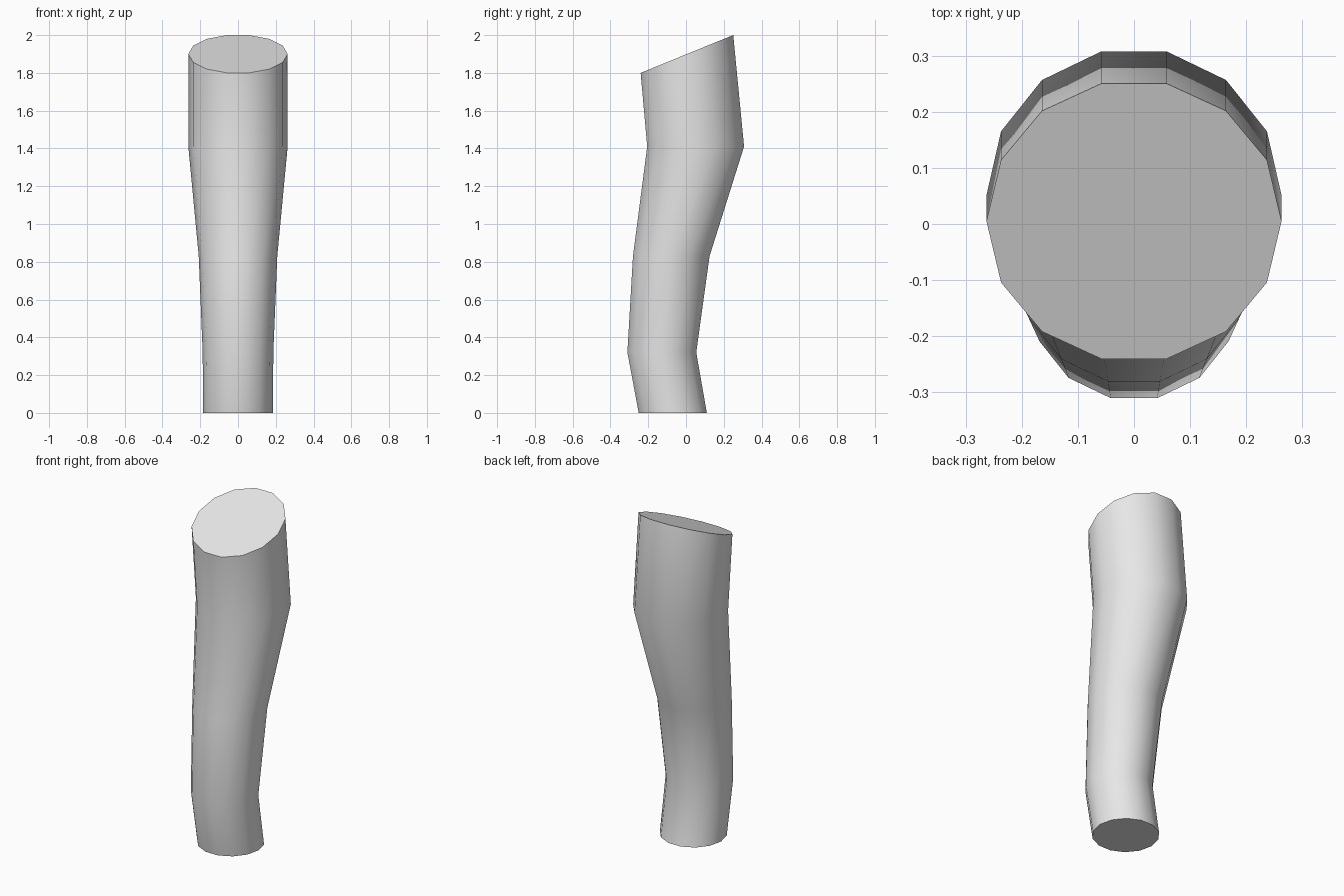
import bpy
import bmesh
from math import cos, sin, pi, radians

cube = bpy.data.objects.get("Cube")
if cube:
    bpy.data.objects.remove(cube, do_unlink=True)

SIDES = 14

# Plain grey material
grey = bpy.data.materials.new("light grey")
grey.use_nodes = True
colour = (0.8, 0.8, 0.8, 1)
grey.diffuse_color = colour
grey.node_tree.nodes["Principled BSDF"].inputs["Base Color"].default_value = colour

# Cross-sections: centre y, centre z, x radius, y radius, z rise per unit y
sections = [
    (-0.07, 0.0, 0.185, 0.185, 0),
    (-0.128, 0.32, 0.187, 0.187, 0),
    (-0.078, 0.83, 0.208, 0.208, 0),
    (0.051, 1.41, 0.263, 0.263, 0),
    (0.005, 1.9, 0.263, 0.2515, 0.408),
]


def add_ring(bm, cy, cz, rx, ry, slope):
    ring = []
    for i in range(SIDES):
        a = 2 * pi * i / SIDES
        y = ry * sin(a)
        ring.append(bm.verts.new((rx * cos(a), cy + y, cz + slope * y)))
    return ring


# Bent tapering tube with flat end caps
bm = bmesh.new()
rings = [add_ring(bm, *s) for s in sections]
for low, high in zip(rings, rings[1:]):
    for i in range(SIDES):
        j = (i + 1) % SIDES
        bm.faces.new((low[i], low[j], high[j], high[i]))
bm.faces.new(rings[0][::-1])
bm.faces.new(rings[-1])
mesh = bpy.data.meshes.new("bent_limb")
bm.to_mesh(mesh)
bm.free()
mesh.materials.append(grey)

limb = bpy.data.objects.new("bent_limb", mesh)
bpy.context.collection.objects.link(limb)

# Smooth sides, crisp ends
bpy.ops.object.select_all(action="DESELECT")
limb.select_set(True)
bpy.context.view_layer.objects.active = limb
bpy.ops.object.shade_smooth_by_angle(angle=radians(35))
